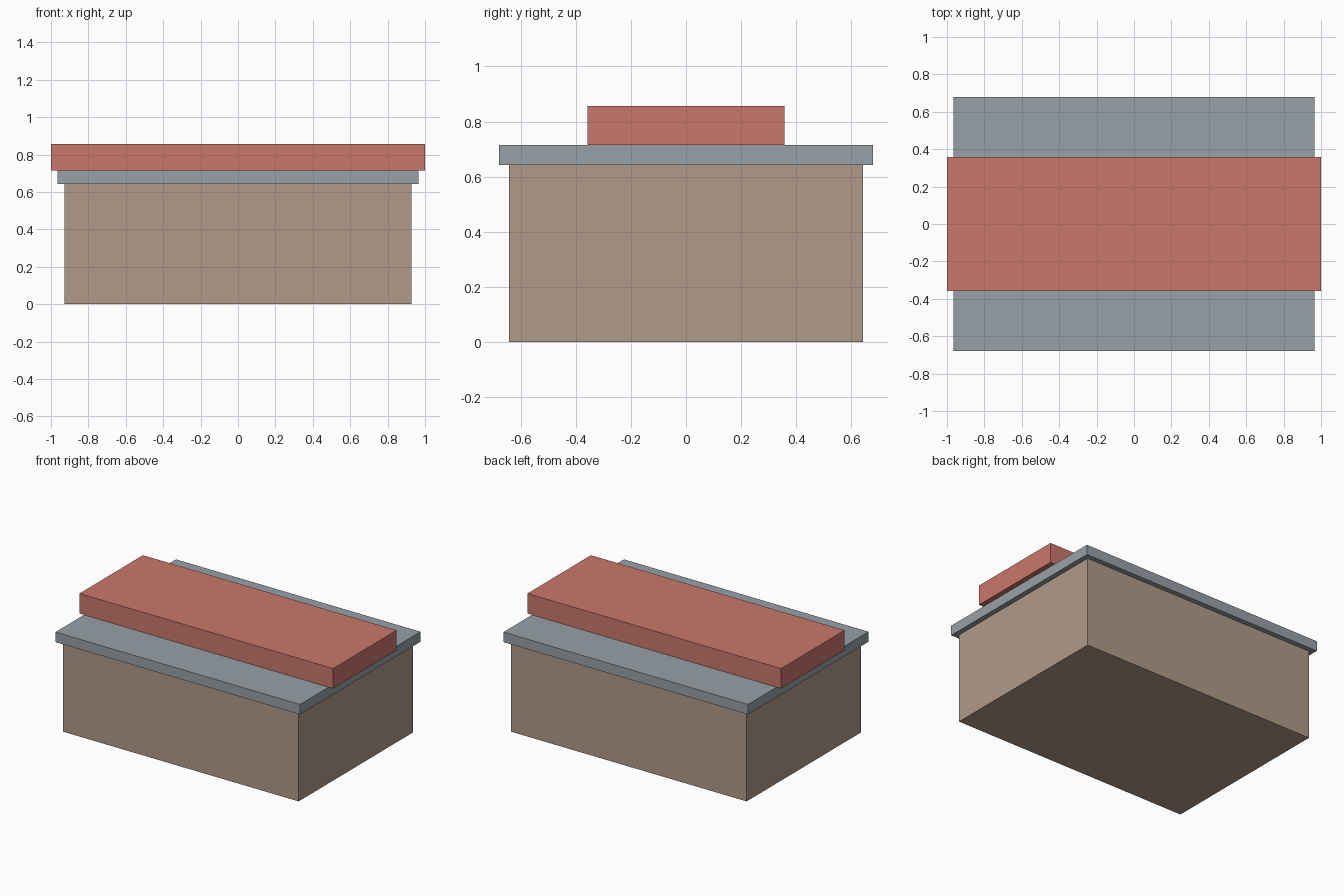
import bpy

# Remove the default cube
default = bpy.data.objects.get("Cube")
if default:
    bpy.data.objects.remove(default, do_unlink=True)


def to_linear(c):
    c /= 255
    return c / 12.92 if c <= 0.04045 else ((c + 0.055) / 1.055) ** 2.4


def material(name, *rgb):
    mat = bpy.data.materials.new(name)
    colour = [to_linear(c) for c in rgb] + [1]
    mat.diffuse_color = colour
    mat.use_nodes = True
    mat.node_tree.nodes["Principled BSDF"].inputs["Base Color"].default_value = colour
    return mat


def box(name, width, depth, bottom, top, mat):
    bpy.ops.mesh.primitive_cube_add(size=1, location=(0, 0, (bottom + top) / 2))
    obj = bpy.context.object
    obj.name = name
    obj.scale = (width, depth, top - bottom)
    bpy.ops.object.transform_apply(location=False, rotation=False, scale=True)
    obj.data.materials.append(mat)
    return obj


# Every size is a whole number of modules
U = 1 / 28

# Solid base block
box("base_block", 52 * U, 36 * U, 0, 18 * U, material("warm tan", 176, 154, 137))
# Thin overhanging slab
box("overhanging_slab", 54 * U, 38 * U, 18 * U, 20 * U, material("blue grey", 151, 160, 167))
# Long raised block across the top
box("top_block", 56 * U, 20 * U, 20 * U, 24 * U, material("brick red", 201, 119, 107))
